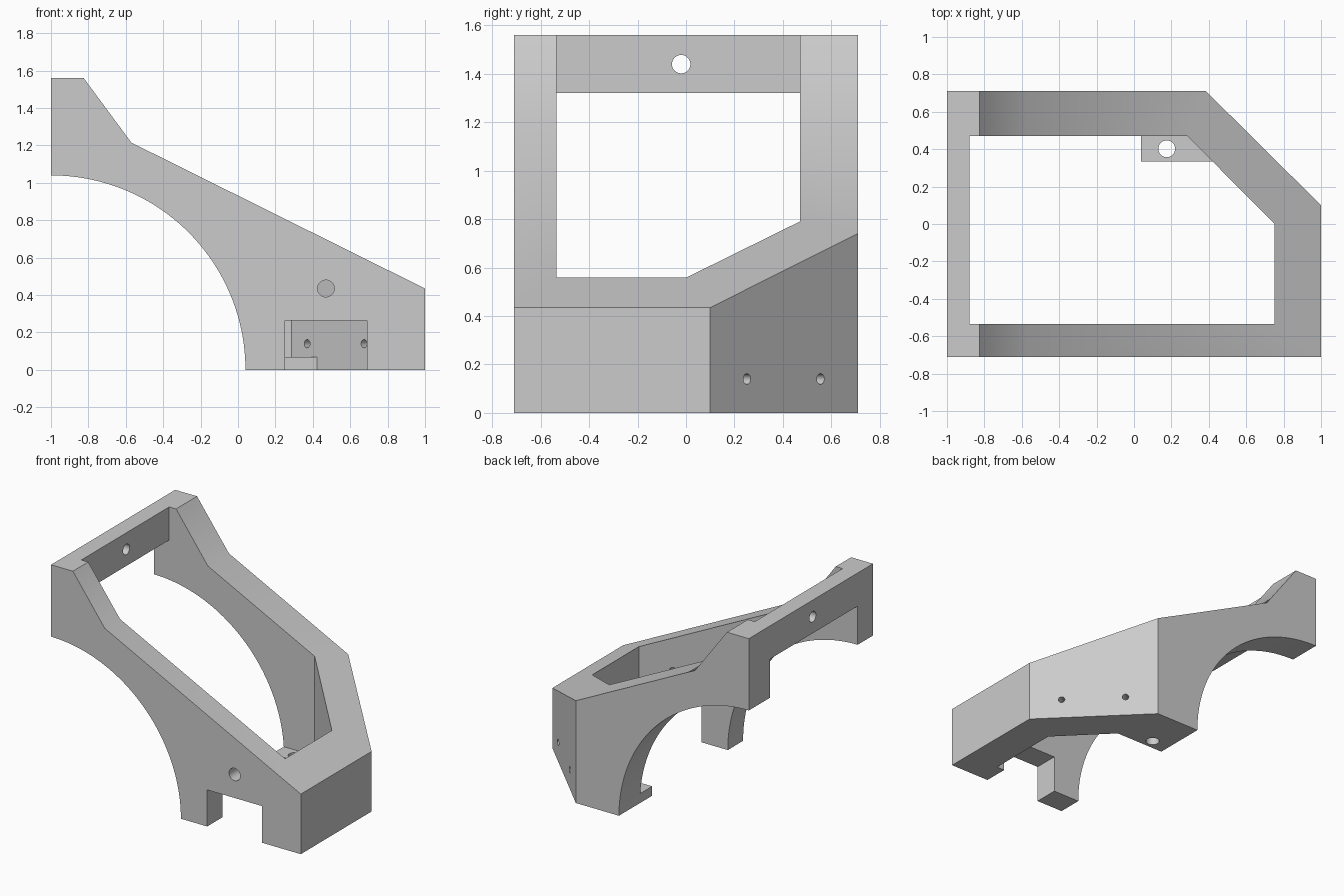
import bpy, bmesh, math
from mathutils import Matrix, Vector

cube = bpy.data.objects.get("Cube")
if cube:
    bpy.data.objects.remove(cube, do_unlink=True)

grey = bpy.data.materials.new("matte_grey")
grey.use_nodes = True
grey.diffuse_color = (0.6, 0.6, 0.6, 1)
grey.node_tree.nodes["Principled BSDF"].inputs["Base Color"].default_value = (0.6, 0.6, 0.6, 1)


def add_object(name, bm):
    bmesh.ops.recalc_face_normals(bm, faces=bm.faces)
    mesh = bpy.data.meshes.new(name)
    bm.to_mesh(mesh)
    bm.free()
    mesh.materials.append(grey)
    obj = bpy.data.objects.new(name, mesh)
    bpy.context.collection.objects.link(obj)
    return obj


def prism(name, points, low, high, axis="z"):
    """Extrude a plan (x, y) along z, or a side profile (x, z) along y."""
    place = (lambda a, b: (a, b, low)) if axis == "z" else (lambda a, b: (a, low, b))
    travel = (0, 0, high - low) if axis == "z" else (0, high - low, 0)
    bm = bmesh.new()
    face = bm.faces.new([bm.verts.new(place(a, b)) for a, b in points])
    side = bmesh.ops.extrude_face_region(bm, geom=[face])
    verts = [g for g in side["geom"] if isinstance(g, bmesh.types.BMVert)]
    bmesh.ops.translate(bm, verts=verts, vec=travel)
    return add_object(name, bm)


def box(name, x, y, z):
    return prism(name, [(x[0], y[0]), (x[1], y[0]), (x[1], y[1]), (x[0], y[1])], *z)


def drill(name, centre, direction, radius, length):
    bm = bmesh.new()
    turn = Vector((0, 0, 1)).rotation_difference(Vector(direction)).to_matrix().to_4x4()
    bmesh.ops.create_cone(bm, cap_ends=True, segments=32, radius1=radius, radius2=radius,
                          depth=length, matrix=Matrix.Translation(centre) @ turn)
    return add_object(name, bm)


def boolean(target, operation, tools):
    """Apply each tool to the target, then discard the tool."""
    for tool in tools:
        mod = target.modifiers.new(tool.name, "BOOLEAN")
        mod.operation, mod.solver, mod.object = operation, "EXACT", tool
        graph = bpy.context.evaluated_depsgraph_get()
        result = bpy.data.meshes.new_from_object(target.evaluated_get(graph))
        target.modifiers.clear()
        target.data = result
        bpy.data.objects.remove(tool, do_unlink=True)


# Side profile with the large wheel-like arch
R, STEPS = 1.04, 48
arch = [(-1 + R * math.cos(t), R * math.sin(t))
        for t in (math.pi / 2 * i / STEPS for i in range(STEPS + 1))]
profile = [(-1, 1.56), (-0.825, 1.56), (-0.57, 1.215), (1, 0.435), (1, 0)] + arch
frame = prism("bracket_frame", profile, -0.71, 0.71, "y")

# Chamfered outer corner
corner = prism("corner_cutter", [(0.385, 0.71), (1, 0.1), (1.4, -0.297), (1.4, 1.3), (-0.21, 1.3)], -0.5, 2)

# Central opening, leaving the rear crossbar and the screw tab in place
opening = prism("opening_cutter", [(-1.2, -0.535), (0.752, -0.535), (0.752, 0),
                                   (0.285, 0.47), (-1.2, 0.47)], -0.1, 1.7)
boolean(opening, "DIFFERENCE", [
    box("crossbar_keep", (-1.4, -0.88), (-0.8, 0.8), (1.32, 2)),
    box("tab_keep", (-0.3, 0.6), (0.333, 0.6), (-0.3, 0.07)),
])

# Notch in the front wall
notch = box("notch_cutter", (0.25, 0.69), (-0.9, -0.45), (-0.2, 0.265))

# Screw holes
holes = [
    drill("crossbar_hole", (-0.94, -0.02, 1.44), (1, 0, 0), 0.038, 0.4),
    drill("front_wall_hole", (0.47, -0.62, 0.435), (0, 1, 0), 0.045, 0.4),
    drill("tab_hole", (0.175, 0.402, 0.03), (0, 0, 1), 0.045, 0.3),
]
for x, y in ((0.455, 0.47), (0.76, 0.165)):
    holes.append(drill("chamfer_hole", (x, y, 0.14), (1, 1, 0), 0.022, 0.4))

boolean(frame, "DIFFERENCE", [corner, opening, notch] + holes)

# Smooth the arch and holes, keep the corners crisp
bpy.ops.object.select_all(action="DESELECT")
frame.select_set(True)
bpy.context.view_layer.objects.active = frame
bpy.ops.object.shade_smooth_by_angle(angle=math.radians(30))
